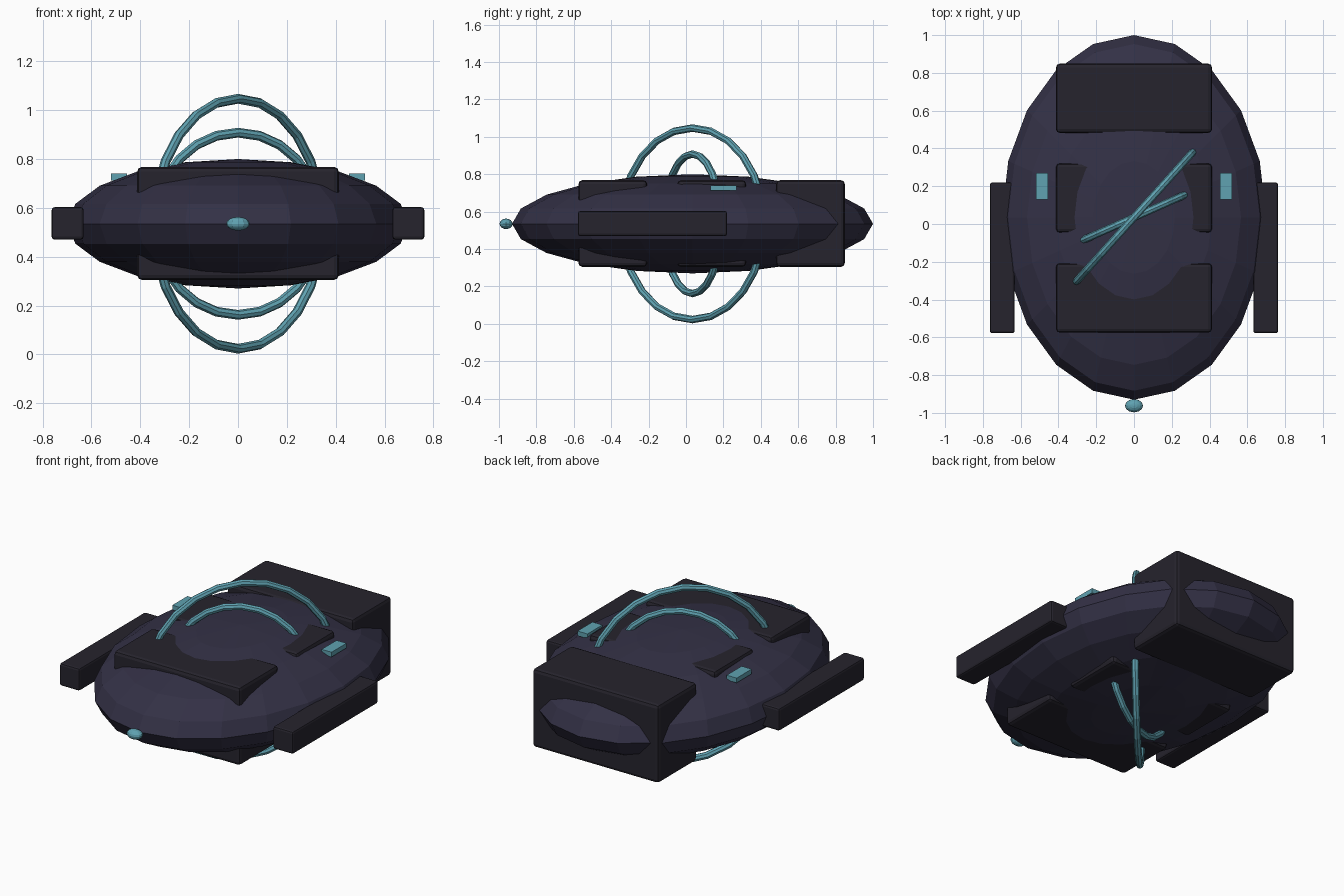
import bpy
from math import radians

if "Cube" in bpy.data.objects:
    bpy.data.objects.remove(bpy.data.objects["Cube"])


def material(name, rgb):
    m = bpy.data.materials.new(name)
    m.diffuse_color = (*rgb, 1)
    m.use_nodes = True
    m.node_tree.nodes["Principled BSDF"].inputs["Base Color"].default_value = m.diffuse_color
    return m


NAVY = material("dark_navy", (0.033, 0.030, 0.060))
BLACK = material("near_black", (0.019, 0.017, 0.026))
TEAL = material("teal", (0.115, 0.36, 0.44))
CY, CZ = 0.035, 0.535  # hull centre


def finish(name, mat):
    ob = bpy.context.object
    ob.name = name
    ob.data.materials.append(mat)
    return ob


def ellipsoid(name, loc, radii, segs, rings, mat):
    bpy.ops.mesh.primitive_uv_sphere_add(segments=segs, ring_count=rings, radius=1, location=loc)
    ob = finish(name, mat)
    ob.scale = radii
    return ob


def box(name, lo, hi, mat, bevel=0.0):
    loc = [(a + b) / 2 for a, b in zip(lo, hi)]
    bpy.ops.mesh.primitive_cube_add(size=1, location=loc)
    ob = finish(name, mat)
    ob.scale = [b - a for a, b in zip(lo, hi)]
    bpy.ops.object.transform_apply(location=False, rotation=False, scale=True)
    if bevel:
        mod = ob.modifiers.new("Bevel", "BEVEL")
        mod.width = bevel
        mod.segments = 2
    return ob


def hoop(name, radius, angle):
    bpy.ops.mesh.primitive_torus_add(
        major_radius=radius, minor_radius=0.02, major_segments=24, minor_segments=8,
        location=(0, CY, CZ), rotation=(radians(90), 0, radians(angle)))
    return finish(name, TEAL)


# Hull and nose light
ellipsoid("hull", (0, CY, CZ), (0.70, 0.965, 0.265), 20, 10, NAVY)
ellipsoid("nose_light", (0, -0.962, CZ), (0.048, 0.035, 0.028), 12, 8, TEAL)

# Three armour blocks running through the hull
for name, y in (("front_block", -0.575), ("middle_block", -0.046), ("rear_block", 0.482)):
    box(name, (-0.413, y, 0.305), (0.413, y + 0.367, 0.768), BLACK, 0.02)

# Side pods and small top lights, mirrored
for side, s in (("left", -1), ("right", 1)):
    x0, x1 = sorted((s * 0.632, s * 0.763))
    box(side + "_pod", (x0, -0.578, 0.47), (x1, 0.22, 0.603), BLACK, 0.012)
    x0, x1 = sorted((s * 0.455, s * 0.52))
    box(side + "_top_light", (x0, 0.13, 0.712), (x1, 0.27, 0.74), TEAL)

# Crossing energy hoops
hoop("large_hoop", 0.512, 48)
hoop("small_hoop", 0.373, 24)
